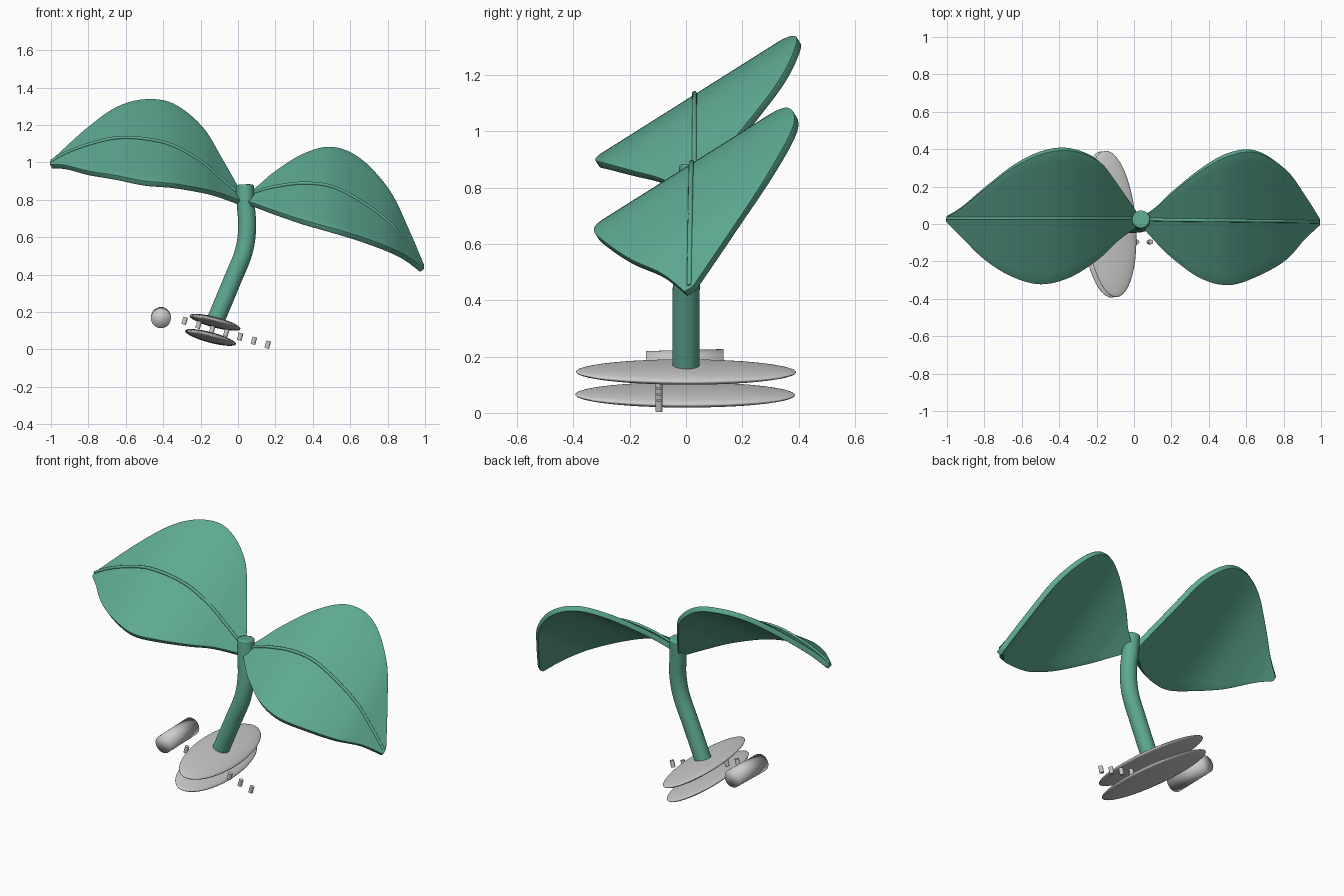
import bpy, bmesh, math
from mathutils import Vector, Matrix

if "Cube" in bpy.data.objects:
    bpy.data.objects.remove(bpy.data.objects["Cube"])

green = bpy.data.materials.new("leaf_green")
green.diffuse_color = (0.11, 0.40, 0.29, 1)
green.use_nodes = True
green.node_tree.nodes["Principled BSDF"].inputs["Base Color"].default_value = green.diffuse_color


def finish(ob, mat=None, angle=40):
    if mat:
        ob.data.materials.append(mat)
    bpy.ops.object.select_all(action='DESELECT')
    bpy.context.view_layer.objects.active = ob
    ob.select_set(True)
    bpy.ops.object.shade_smooth_by_angle(angle=math.radians(angle))
    return ob


def smooth_path(pts, n=6):
    """Catmull-Rom interpolation through tuples of any length."""
    p = [pts[0]] + list(pts) + [pts[-1]]
    out = []
    for i in range(1, len(p) - 2):
        for k in range(n):
            t = k / n
            out.append([0.5 * (2*b + (c-a)*t + (2*a-5*b+4*c-d)*t*t + (3*b-a-3*c+d)*t**3)
                        for a, b, c, d in zip(p[i-1], p[i], p[i+1], p[i+2])])
    out.append(list(pts[-1]))
    return out


def tube(name, pts, radius, sides=24):
    """Capped round tube swept along a path."""
    pts = [Vector(q) for q in pts]
    bm = bmesh.new()
    rings = []
    for i, q in enumerate(pts):
        d = (pts[min(i+1, len(pts)-1)] - pts[max(i-1, 0)]).normalized()
        u = Vector((0, 1, 0))
        u = (u - d * u.dot(d)).normalized()
        v = d.cross(u)
        rings.append([bm.verts.new(q + radius * (u * math.cos(a) + v * math.sin(a)))
                      for a in (math.tau * k / sides for k in range(sides))])
    for r, s in zip(rings, rings[1:]):
        for k in range(sides):
            j = (k + 1) % sides
            bm.faces.new((r[k], r[j], s[j], s[k]))
    bm.faces.new(rings[0][::-1])
    bm.faces.new(rings[-1])
    me = bpy.data.meshes.new(name)
    bm.to_mesh(me)
    bm.free()
    ob = bpy.data.objects.new(name, me)
    bpy.context.collection.objects.link(ob)
    return ob


def leaf(name, stations, y0, y1):
    """Arched blade, tilted across y; stations are x, front y, back y, rib height."""
    rows = smooth_path(stations)
    cols = 12
    bm = bmesh.new()
    grid = []
    for i, (x, lo, hi, z) in enumerate(rows):
        ymid = y0 + (y1 - y0) * i / (len(rows) - 1)
        ys = [lo + (hi - lo) * k / cols for k in range(cols + 1)]
        grid.append([bm.verts.new((x, y, z - 0.025 + 0.63 * (y - ymid))) for y in ys])
    for r, s in zip(grid, grid[1:]):
        for k in range(cols):
            bm.faces.new((r[k], r[k+1], s[k+1], s[k]))
    bmesh.ops.recalc_face_normals(bm, faces=bm.faces)
    me = bpy.data.meshes.new(name)
    bm.to_mesh(me)
    bm.free()
    ob = bpy.data.objects.new(name, me)
    bpy.context.collection.objects.link(ob)
    sol = ob.modifiers.new("thickness", 'SOLIDIFY')
    sol.thickness, sol.offset = 0.03, 0
    bev = ob.modifiers.new("round_rim", 'BEVEL')
    bev.width, bev.segments = 0.011, 3
    bev.limit_method, bev.angle_limit = 'ANGLE', math.radians(50)
    finish(ob, green, 60)
    # raised midrib
    n = len(rows) - 1
    rib = [(r[0], y0 + (y1 - y0) * i / n, r[3] - 0.004) for i, r in enumerate(rows)]
    finish(tube(name + "_midrib", rib, 0.009, 10), green)


# two leaves
leaf("left_leaf", [(0.02, 0, .05, .825), (-.1, -.09, .225, .925), (-.2, -.185, .345, 1.01),
                   (-.35, -.28, .40, 1.095), (-.5, -.315, .38, 1.13), (-.65, -.275, .305, 1.135),
                   (-.8, -.18, .19, 1.10), (-.92, -.06, .09, 1.055), (-1, .02, .04, 1.01)], .03, .03)
leaf("right_leaf", [(.05, -.01, .04, .83), (.12, -.09, .09, .855), (.2, -.17, .165, .875),
                    (.35, -.28, .285, .893), (.5, -.32, .37, .875), (.65, -.275, .388, .80),
                    (.8, -.19, .30, .69), (.9, -.08, .165, .57), (.985, 0, .03, .455)], .025, .012)

# curved stem
stem = tube("stem", smooth_path([(-.12, 0, .155), (-.03, 0, .37), (.03, .003, .52), (.049, .01, .65),
                                 (.041, .018, .78), (.037, .025, .88)]), 0.048, 32)
bev = stem.modifiers.new("soft_ends", 'BEVEL')
bev.width, bev.segments, bev.limit_method = 0.008, 3, 'ANGLE'
bev.angle_limit = math.radians(50)
finish(stem, green)

# two stacked oval base discs, tipped about y
tilt = math.radians(15.5)
for name, loc in (("upper_disc", (-.123, 0, .145)), ("lower_disc", (-.147, -.003, .064))):
    bpy.ops.mesh.primitive_uv_sphere_add(segments=48, ring_count=24, location=loc)
    ob = bpy.context.object
    ob.name = name
    ob.scale = (.138, .392, .027)
    ob.rotation_euler = (0, tilt, math.radians(4.5))
    finish(ob)

# round bar lying along y
bpy.ops.mesh.primitive_cylinder_add(vertices=32, radius=.053, depth=.275, location=(-.412, -.003, .17),
                                    rotation=(math.radians(91.5), 0, 0))
bpy.context.object.name = "side_bar"
bpy.ops.object.shade_smooth()

# row of small pegs
for i in range(7):
    bpy.ops.mesh.primitive_cylinder_add(vertices=16, radius=.0125, depth=.04, rotation=(0, tilt, 0),
                                        location=(-.285 + .074 * i, -.096, .153 - .0213 * i))
    bpy.context.object.name = f"peg_{i + 1}"
    finish(bpy.context.object)
